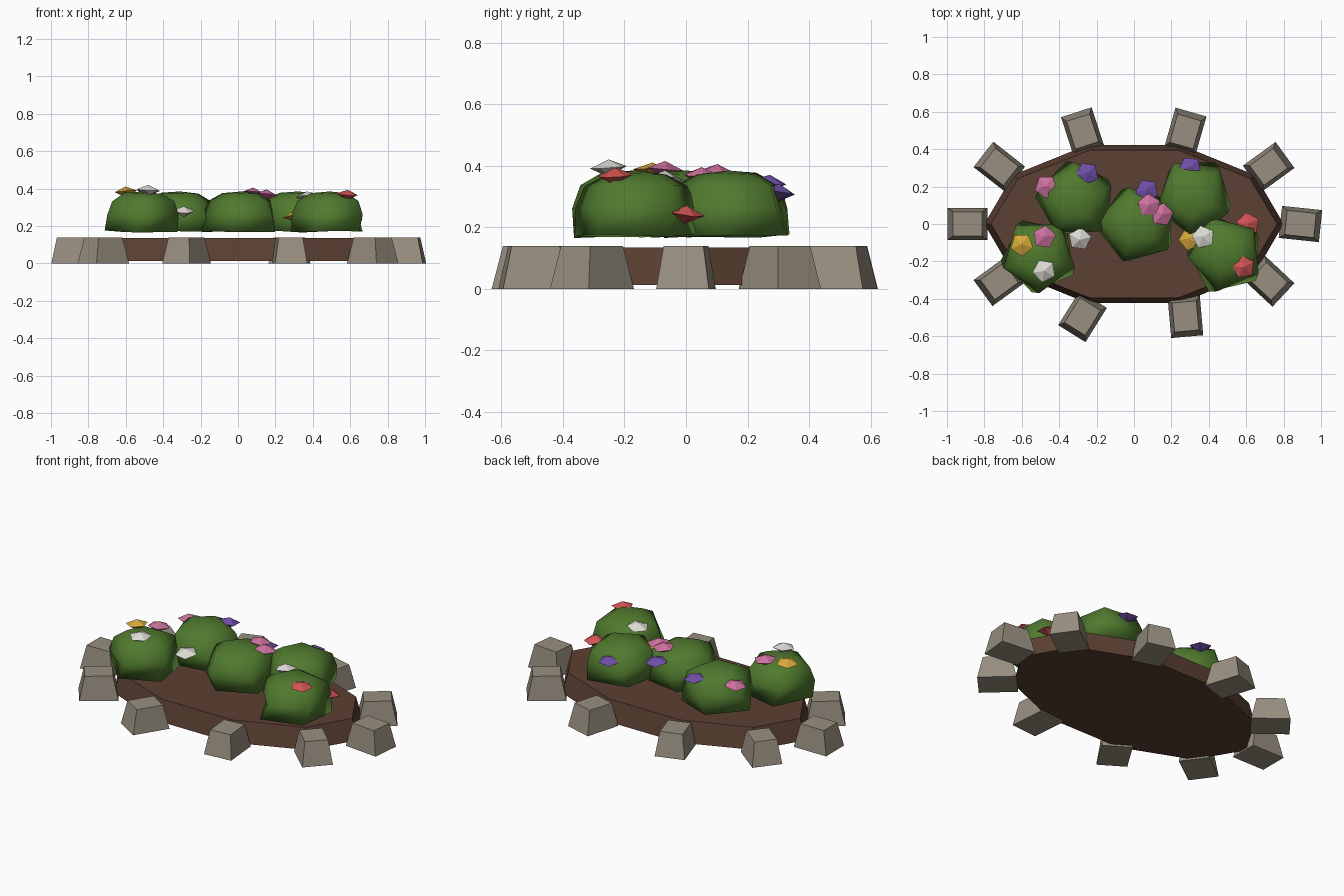
import bpy, bmesh, math, random
from mathutils import Matrix, Vector

if "Cube" in bpy.data.objects:
    bpy.data.objects.remove(bpy.data.objects["Cube"])

random.seed(4)


def material(name, r, g, b):
    lin = [((c / 255 + 0.055) / 1.055) ** 2.4 for c in (r, g, b)]
    m = bpy.data.materials.new(name)
    m.diffuse_color = (*lin, 1)
    m.use_nodes = True
    m.node_tree.nodes["Principled BSDF"].inputs["Base Color"].default_value = m.diffuse_color
    return m


SOIL = material("soil_brown", 92, 64, 51)
STONE = material("stone_grey", 152, 143, 128)
LEAF = material("leaf_green", 80, 122, 46)
PETAL = {
    "pink": material("petal_pink", 205, 112, 158),
    "purple": material("petal_purple", 112, 78, 168),
    "yellow": material("petal_yellow", 216, 170, 60),
    "white": material("petal_white", 222, 220, 212),
    "red": material("petal_red", 210, 84, 84),
}


def loft(name, rings, mat, smooth=False, matrix=None):
    """Skin a list of rings; a ring of one point closes to a tip."""
    bm = bmesh.new()
    loops = [[bm.verts.new(p) for p in ring] for ring in rings]
    for a, b in zip(loops, loops[1:]):
        n = max(len(a), len(b))
        for i in range(n):
            j = (i + 1) % n
            quad = [a[i % len(a)], a[j % len(a)], b[j % len(b)], b[i % len(b)]]
            bm.faces.new(list(dict.fromkeys(quad)))
    for end in (loops[0], loops[-1]):
        if len(end) > 2:
            bm.faces.new(end)
    bmesh.ops.recalc_face_normals(bm, faces=bm.faces[:])
    for f in bm.faces:
        f.smooth = smooth
    me = bpy.data.meshes.new(name)
    bm.to_mesh(me)
    bm.free()
    me.materials.append(mat)
    ob = bpy.data.objects.new(name, me)
    bpy.context.collection.objects.link(ob)
    if matrix is not None:
        ob.matrix_world = matrix
    return ob


def oval(n, rx, ry, z, turn=0.0, jitter=0.0):
    pts = []
    for i in range(n):
        a = turn + math.tau * i / n
        k = 1 + random.uniform(-jitter, jitter)
        pts.append((rx * k * math.cos(a), ry * k * math.sin(a),
                    z + random.uniform(-jitter, jitter) * 0.12))
    return pts


def rect(w, d, z):
    return [(-w, -d, z), (w, -d, z), (w, d, z), (-w, d, z)]


# Soil bed: ten-sided oval with slightly sloping sides
loft("soil_bed", [oval(10, 0.80, 0.445, 0.012), oval(10, 0.765, 0.415, 0.135)], SOIL)

# Ring of tapered border stones, each turned a little off true
for i, off in enumerate((-6, 0, 2, 0, -2, 0, 0, -14, -13, -7)):
    a = math.radians(36 * i)
    place = (Matrix.Translation((0.89 * math.cos(a), 0.52 * math.sin(a), 0))
             @ Matrix.Rotation(a + math.radians(off), 4, 'Z'))
    loft("border_stone", [rect(0.108, 0.086, 0), rect(0.078, 0.065, 0.14)],
         STONE, matrix=place)

# Five-sided rounded bushes: x, y, radius, turn in degrees
BUSHES = ((-0.51, -0.17, 0.205, 55), (-0.31, 0.13, 0.205, 20),
          (0.02, 0.0, 0.205, 32), (0.32, 0.14, 0.205, 48),
          (0.49, -0.16, 0.205, 42))
for x, y, r, deg in BUSHES:
    t = math.radians(deg)
    skew = math.radians(random.choice((-12, 12)))
    rings = [[(0, 0, 0.195)],
             oval(5, r * 1.02, r * 1.02, 0.172, t + skew, 0.06),
             oval(5, r * 1.0, r * 1.0, 0.26, t, 0.04),
             oval(5, r * 0.86, r * 0.86, 0.335, t, 0.03),
             oval(5, r * 0.50, r * 0.50, 0.375, t, 0.03),
             [(0, 0, 0.385)]]
    loft("bush", rings, LEAF, True, Matrix.Translation((x, y, 0)))

# Blossoms: small double pyramids leaning away from the nearest bush
BLOSSOMS = (
    ("yellow", -0.60, -0.11, 0.385), ("pink", -0.48, -0.07, 0.39),
    ("white", -0.48, -0.25, 0.395), ("white", -0.29, -0.08, 0.28),
    ("pink", -0.47, 0.20, 0.335), ("purple", -0.25, 0.27, 0.345),
    ("purple", 0.07, 0.18, 0.325), ("pink", 0.08, 0.10, 0.38),
    ("pink", 0.15, 0.05, 0.37), ("purple", 0.30, 0.30, 0.315),
    ("white", 0.37, -0.07, 0.36), ("yellow", 0.30, -0.08, 0.255),
    ("red", 0.61, 0.00, 0.245), ("red", 0.585, -0.23, 0.368))
for colour, x, y, z in BLOSSOMS:
    bx, by = min(((b[0], b[1]) for b in BUSHES),
                 key=lambda b: math.hypot(x - b[0], y - b[1]))
    lean = Vector(((x - bx) * 0.9, (y - by) * 0.9, 1)).to_track_quat('Z', 'Y')
    spin = Matrix.Rotation(random.uniform(0, 1.2), 4, 'Z')
    loft(colour + "_blossom",
         [[(0, 0, -0.033)], oval(5, 0.063, 0.063, 0), [(0, 0, 0.026)]],
         PETAL[colour],
         matrix=Matrix.Translation((x, y, z)) @ lean.to_matrix().to_4x4() @ spin)
